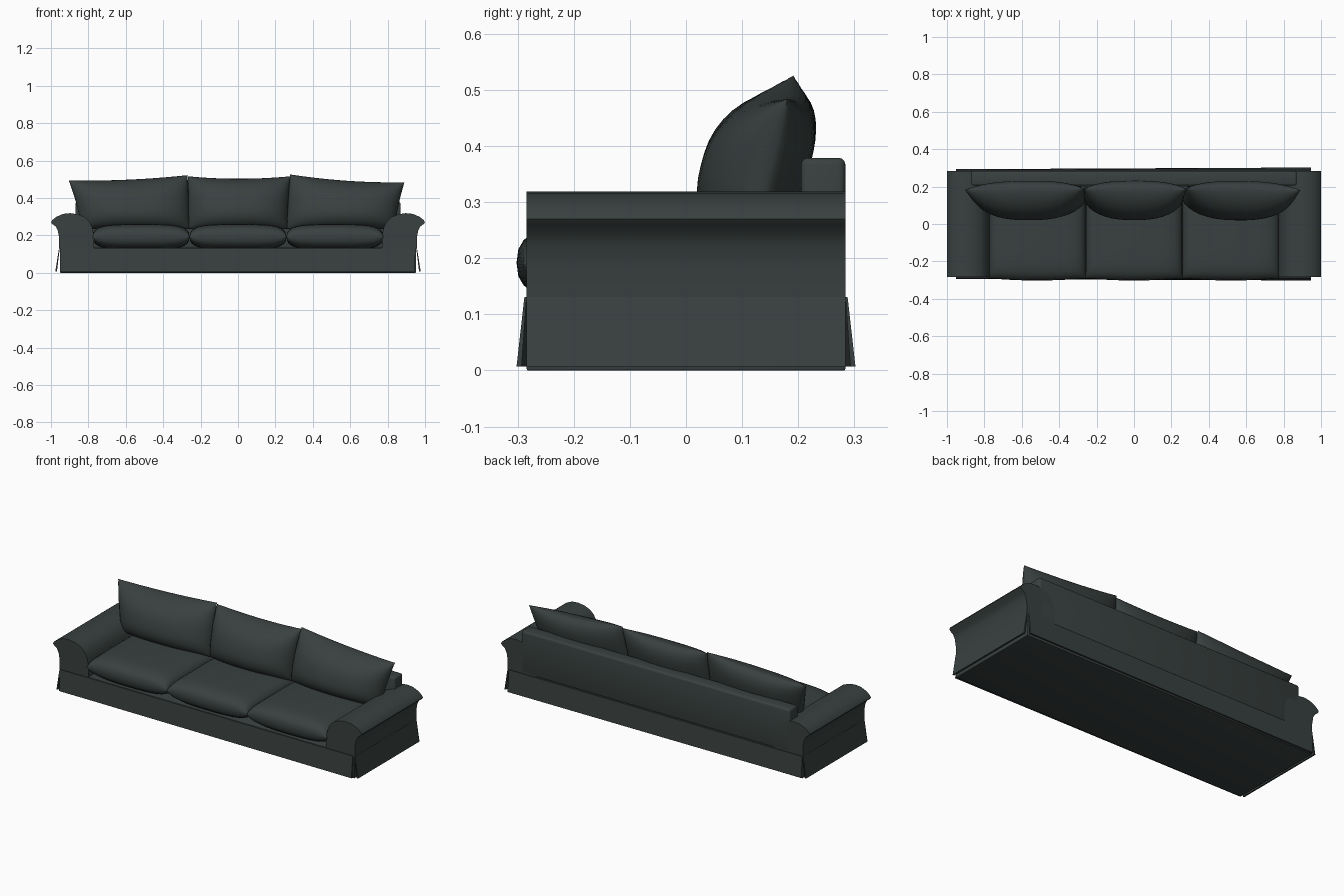
import bpy, bmesh, math

if "Cube" in bpy.data.objects:
    bpy.data.objects.remove(bpy.data.objects["Cube"])

fabric = bpy.data.materials.new("dark_green_grey_fabric")
fabric.use_nodes = True
colour = (0.04, 0.052, 0.05, 1)
fabric.diffuse_color = colour
fabric.node_tree.nodes["Principled BSDF"].inputs["Base Color"].default_value = colour


def finish(name, bm, angle=40):
    bmesh.ops.recalc_face_normals(bm, faces=bm.faces)
    mesh = bpy.data.meshes.new(name)
    bm.to_mesh(mesh)
    bm.free()
    mesh.materials.append(fabric)
    obj = bpy.data.objects.new(name, mesh)
    bpy.context.collection.objects.link(obj)
    bpy.ops.object.select_all(action="DESELECT")
    bpy.context.view_layer.objects.active = obj
    obj.select_set(True)
    bpy.ops.object.shade_smooth_by_angle(angle=math.radians(angle))
    return obj


def box(name, low, high, bevel=0):
    bm = bmesh.new()
    bmesh.ops.create_cube(bm, size=1)
    for v in bm.verts:
        v.co = [a + (c + 0.5) * (b - a) for a, b, c in zip(low, high, v.co)]
    if bevel:
        bmesh.ops.bevel(bm, geom=bm.edges[:], offset=bevel, segments=3,
                        profile=0.5, affect="EDGES")
    return finish(name, bm)


def extrude_y(name, profile, y0, y1):
    bm = bmesh.new()
    face = bm.faces.new([bm.verts.new((x, y0, z)) for x, z in profile])
    moved = bmesh.ops.extrude_face_region(bm, geom=[face])["geom"]
    for v in moved:
        if isinstance(v, bmesh.types.BMVert):
            v.co.y = y1
    return finish(name, bm, 50)


def cushion(name, place, n=20):
    """Closed pillow: place(u, v, side) gives a point, sides meet on the seam."""
    bm = bmesh.new()
    steps = [math.sin(math.pi / 2 * (2 * i / n - 1)) for i in range(n + 1)]
    for side in (-1, 1):
        grid = [[bm.verts.new(place(u, v, side)) for u in steps] for v in steps]
        for a, b in zip(grid, grid[1:]):
            for i in range(n):
                bm.faces.new((a[i], a[i + 1], b[i + 1], b[i]))
    bmesh.ops.remove_doubles(bm, verts=bm.verts, dist=0.0005)
    return finish(name, bm, 70)


def bulge(u, v, power, root):
    return (max(0, 1 - abs(u) ** power) * max(0, 1 - abs(v) ** power)) ** root


def seat_cushion(name, x):
    def place(u, v, side):
        t = bulge(u, v, 6, 0.4)
        return (x + 0.259 * u, -0.045 + (0.257 - 0.012 * u * u) * v,
                0.192 + side * 0.061 * t + 0.008 * side * t * (1 - u * u))
    cushion(name, place)


def back_cushion(name, top_x, low_x, heights):
    left, mid, right = heights

    def place(u, v, side):
        s, h = (u + 1) / 2, (v + 1) / 2
        top = mid + (right - left) / 2 * u + ((left + right) / 2 - mid) * u * u
        z = 0.235 + h * (top - 0.235)
        xs = [a + h ** 1.5 * (b - a) for a, b in zip(low_x, top_x)]
        depth = 0.125 if side < 0 else 0.07
        return (xs[0] + s * (xs[1] - xs[0]),
                0.185 + (z - 0.5) * 0.25 + side * depth * bulge(u, v, 2.5, 0.55), z)
    cushion(name, place)


def skirt_panel(name, start, end, out, flare_start, flare_end):
    # thin hanging strip whose hem swings away from the base
    bm = bmesh.new()
    rings = []
    for (x, y), flare in ((start, flare_start), (end, flare_end)):
        ring = []
        for offset, z in ((0, 0.131), (0.004, 0.131), (flare + 0.004, 0.007), (flare - 0.005, 0.007)):
            ring.append(bm.verts.new((x + out[0] * offset, y + out[1] * offset, z)))
        rings.append(ring)
    a, b = rings
    bm.faces.new(a)
    bm.faces.new(b)
    for i in range(4):
        j = (i + 1) % 4
        bm.faces.new((a[i], a[j], b[j], b[i]))
    finish(name, bm)


# Base and backrest frame
box("base", (-0.952, -0.284, 0), (0.952, 0.284, 0.134), 0.003)
box("backrest_frame", (-0.87, 0.205, 0.13), (0.87, 0.284, 0.379), 0.012)

# Fabric skirt
skirt_panel("skirt_front", (-0.953, -0.284), (0.945, -0.284), (0, -1), 0.005, 0.014)
skirt_panel("skirt_back", (-0.953, 0.284), (0.945, 0.284), (0, 1), 0.005, 0.014)
for side, word in ((1, "left"), (-1, "right")):
    skirt_panel("skirt_" + word, (side * 0.953, -0.284), (side * 0.953, 0.284),
                (side, 0), 0.02, 0.02)

# Rolled arms
arm = [(0.77, 0.13), (0.77, 0.2), (0.778, 0.24), (0.795, 0.275), (0.82, 0.298),
       (0.855, 0.312), (0.895, 0.319), (0.935, 0.315), (0.97, 0.3), (0.993, 0.282),
       (1, 0.27), (0.992, 0.26), (0.975, 0.248), (0.963, 0.225), (0.956, 0.185),
       (0.956, 0.13)]
for side, word in ((1, "left"), (-1, "right")):
    extrude_y("arm_" + word, [(side * x, z) for x, z in arm], -0.284, 0.284)

# Seat cushions
for word, x in (("right", -0.518), ("middle", 0), ("left", 0.518)):
    seat_cushion("seat_cushion_" + word, x)

# Loose back cushions
back_cushion("back_cushion_right", (-0.905, -0.27), (-0.84, -0.26), (0.494, 0.498, 0.522))
back_cushion("back_cushion_middle", (-0.268, 0.28), (-0.265, 0.262), (0.516, 0.503, 0.516))
back_cushion("back_cushion_left", (0.278, 0.89), (0.262, 0.84), (0.526, 0.492, 0.484))
